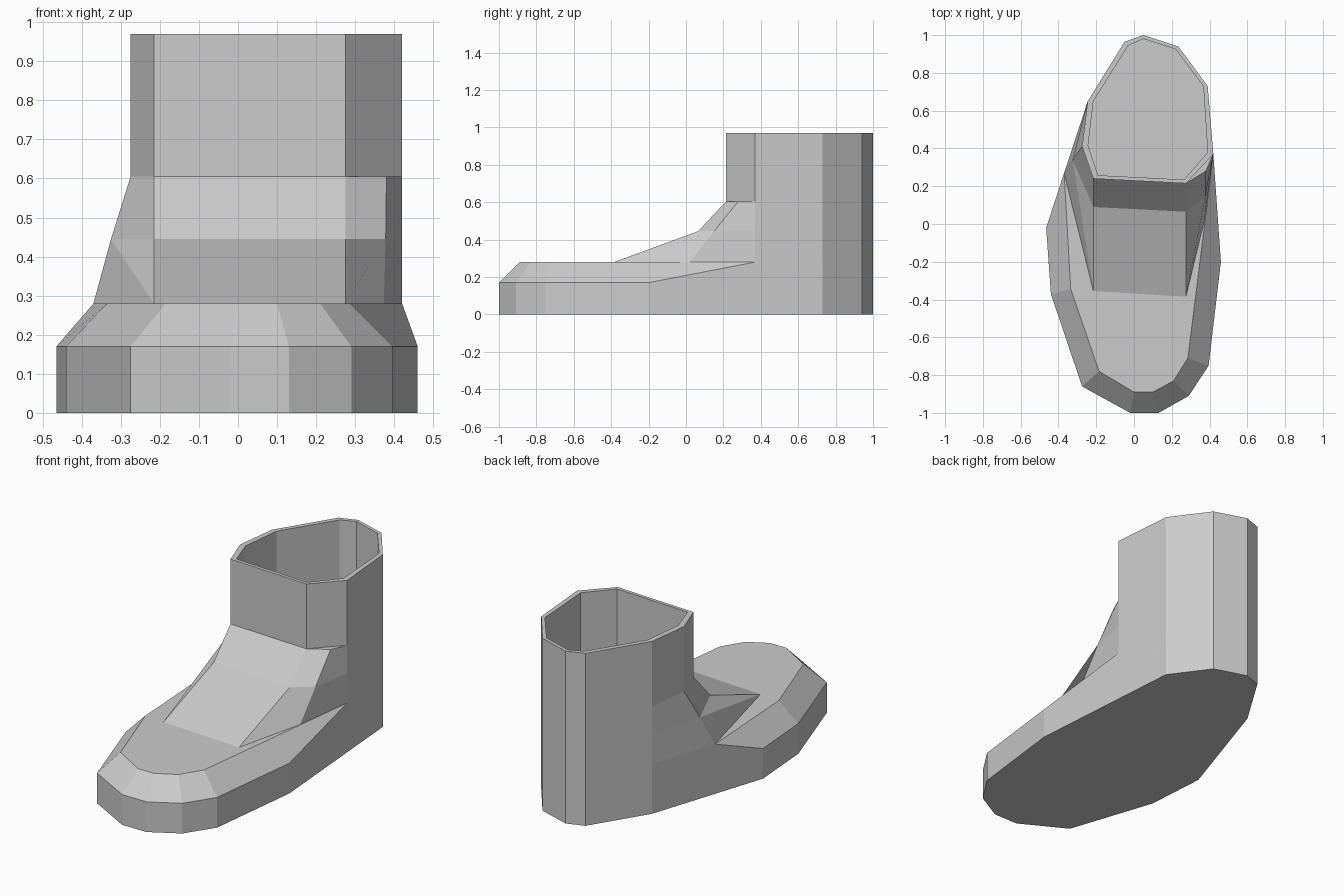
import bpy, bmesh

if "Cube" in bpy.data.objects:
    bpy.data.objects.remove(bpy.data.objects["Cube"])

bm = bmesh.new()


def ring(points, z):
    return [bm.verts.new((x, y, z)) for x, y in points]


def strip(low, high):
    # quads joining two rows of equal length
    for i in range(len(low) - 1):
        bm.faces.new((low[i], low[i + 1], high[i + 1], high[i]))


# Row heights: ground, sole edge, sole top, instep, ankle, rim
Z = [0, 0.17, 0.28, 0.445, 0.605, 0.97]

# Side columns, which sweep back from the sole into the shaft
left_xy = [(-0.465, -0.02), (-0.465, -0.02), (-0.37, 0.27),
           (-0.325, 0.34), (-0.275, 0.41), (-0.275, 0.41)]
right_xy = [(0.46, -0.2), (0.46, -0.2)] + [(0.42, 0.37)] * 4
L = [ring([p], z)[0] for p, z in zip(left_xy, Z)]
R = [ring([p], z)[0] for p, z in zip(right_xy, Z)]

# Vertical heel wall
heel_xy = [(0.39, 0.73), (0.235, 0.94), (0.05, 1.0), (-0.05, 0.965), (-0.245, 0.65)]
heel = [ring(heel_xy, z) for z in Z]
rows = [[R[i]] + heel[i] + [L[i]] for i in range(6)]
for a, b in zip(rows, rows[1:]):
    strip(a, b)

# Toe wall and bevelled upper edge
toe_xy = [(-0.44, -0.37), (-0.275, -0.86), (-0.02, -1.0),
          (0.13, -1.0), (0.29, -0.91), (0.395, -0.75)]
toe_top_xy = [(-0.335, -0.345), (-0.185, -0.78), (0.0, -0.89),
              (0.1, -0.89), (0.21, -0.83), (0.285, -0.71)]
toes = [ring(xy, z) for xy, z in zip((toe_xy, toe_xy, toe_top_xy), Z)]
toe_rows = [[L[i]] + toes[i] + [R[i]] for i in range(3)]
for a, b in zip(toe_rows, toe_rows[1:]):
    strip(a, b)

# Instep: front-left, front-right and side columns
front = [
    ring([(-0.215, -0.355), (0.275, -0.385), (0.373, 0.02)], Z[2]),
    ring([(-0.215, 0.09), (0.275, 0.065), (0.378, 0.15)], Z[3]),
    ring([(-0.215, 0.24), (0.275, 0.215), (0.38, 0.28)], Z[4]),
]
strip(front[0] + [R[2]], front[1] + [R[3]])
strip([L[3]] + front[1] + [R[3]], [L[4]] + front[2] + [R[4]])
bm.faces.new((L[2], front[0][0], L[3]))
bm.faces.new((front[0][0], front[1][0], L[3]))

# Shaft front and the small ledge beside it
shaft = ring([(-0.215, 0.24), (0.275, 0.215)], Z[5])
strip([L[4]] + front[2][:2] + [R[4]], [L[5]] + shaft + [R[5]])
bm.faces.new((front[2][1], front[2][2], R[4]))

# Toe top and underside
bm.faces.new(toe_rows[2] + front[0][::-1])
bm.faces.new(list(reversed(toe_rows[0] + heel[0])))

# Rim, inner lining and inner floor
outer = rows[5] + shaft
inner_xy = [(0.39, 0.38), (0.367, 0.73), (0.22, 0.925), (0.05, 0.98), (-0.03, 0.945),
            (-0.215, 0.65), (-0.243, 0.415), (-0.19, 0.258), (0.265, 0.235)]
inner = ring(inner_xy, Z[5])
floor = ring(inner_xy, Z[2])
strip(outer + outer[:1], inner + inner[:1])
strip(inner + inner[:1], floor + floor[:1])
bm.faces.new(floor)

bmesh.ops.recalc_face_normals(bm, faces=bm.faces[:])
mesh = bpy.data.meshes.new("boot")
bm.to_mesh(mesh)
bm.free()
boot = bpy.data.objects.new("boot", mesh)
bpy.context.collection.objects.link(boot)
